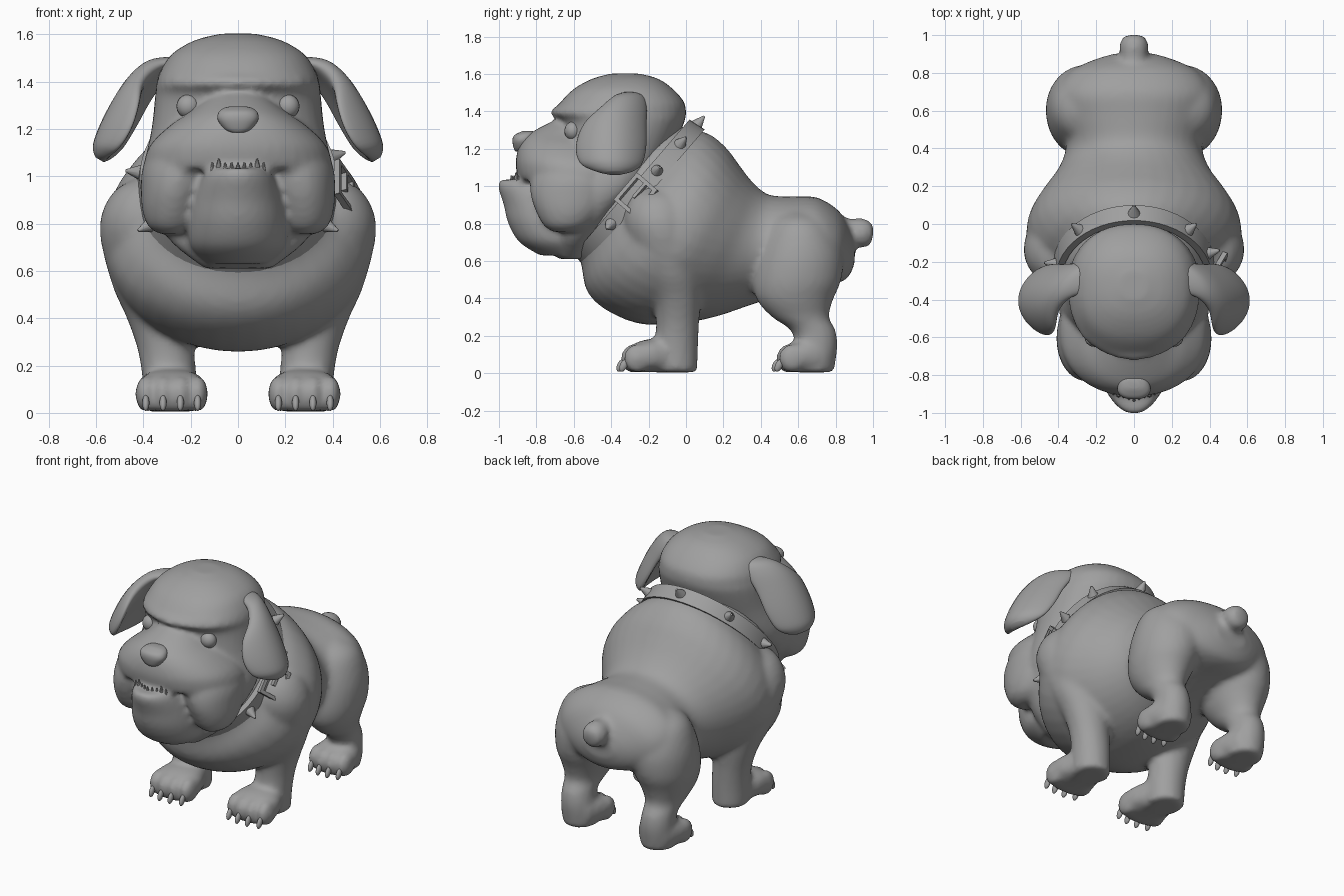
import bpy, bmesh, math
from mathutils import Vector, Matrix

if "Cube" in bpy.data.objects:
    bpy.data.objects.remove(bpy.data.objects["Cube"])

grey = bpy.data.materials.new("stone_grey")
grey.diffuse_color = (0.35, 0.35, 0.35, 1)
grey.use_nodes = True
grey.node_tree.nodes["Principled BSDF"].inputs["Base Color"].default_value = grey.diffuse_color


def finish(bm, name, voxel=0, smooth=6, angle=40):
    """Turn a bmesh into an object; voxel > 0 fuses its overlapping pieces."""
    bmesh.ops.recalc_face_normals(bm, faces=bm.faces)
    me = bpy.data.meshes.new(name)
    bm.to_mesh(me)
    bm.free()
    ob = bpy.data.objects.new(name, me)
    bpy.context.collection.objects.link(ob)
    me.materials.append(grey)
    if voxel:
        r = ob.modifiers.new("fuse", 'REMESH')
        r.mode, r.voxel_size, r.use_smooth_shade = 'VOXEL', voxel, True
        s = ob.modifiers.new("soften", 'SMOOTH')
        s.factor, s.iterations = 0.5, smooth
    else:
        bpy.ops.object.select_all(action='DESELECT')
        ob.select_set(True)
        bpy.context.view_layer.objects.active = ob
        bpy.ops.object.shade_smooth_by_angle(angle=math.radians(angle))
    return ob


def loft(bm, secs, side=1, p=1.0, n=32, steps=4):
    """Skin rings (centre, half axis a, half axis b), eased between sections."""
    rows = [[f for v in s for f in v] for s in secs]
    rows = [rows[0]] + rows + [rows[-1]]
    eased = []
    for i in range(1, len(rows) - 2):
        for k in range(steps):
            t = k / steps
            eased.append([0.5 * (2*b + (c-a)*t + (2*a-5*b+4*c-d)*t*t + (3*b-a-3*c+d)*t**3)
                          for a, b, c, d in zip(*rows[i-1:i+3])])
    eased.append(rows[-1])
    rings = []
    for e in eased:
        c, a, b = Vector(e[:3]), Vector(e[3:6]), Vector(e[6:])
        ring = []
        for j in range(n):
            u, w = math.cos(math.tau*j/n), math.sin(math.tau*j/n)
            v = c + a*math.copysign(abs(u)**p, u) + b*math.copysign(abs(w)**p, w)
            ring.append(bm.verts.new((v.x*side, v.y, v.z)))
        rings.append(ring)
    for r, q in zip(rings, rings[1:]):
        for j in range(n):
            bm.faces.new((r[j], r[(j+1) % n], q[(j+1) % n], q[j]))
    bm.faces.new(rings[0])
    bm.faces.new(rings[-1])


def level(z, y0, y1, rx, cx=0):
    """Horizontal ring from y0 to y1."""
    return (cx, (y0+y1)/2, z), (rx, 0, 0), (0, (y1-y0)/2, 0)


def slanted(yt, zt, yb, zb, w):
    """Ring between a top and a bottom point on the centre plane."""
    return (0, (yt+yb)/2, (zt+zb)/2), (w, 0, 0), (0, (yt-yb)/2, (zt-zb)/2)


def ball(bm, c, r, rot=None):
    m = Matrix.Translation(c) @ (rot or Matrix()) @ Matrix.Diagonal((*r, 1))
    bmesh.ops.create_uvsphere(bm, u_segments=20, v_segments=12, radius=1, matrix=m)


def spike(bm, base, d, r, h, tip=0.0, seg=12):
    d = Vector(d).normalized()
    m = Matrix.Translation(Vector(base) + d*h/2) @ d.to_track_quat('Z', 'Y').to_matrix().to_4x4()
    bmesh.ops.create_cone(bm, cap_ends=True, segments=seg, radius1=r, radius2=tip, depth=h, matrix=m)


# Body: torso, legs, paws and tail fused together
body, claws = bmesh.new(), bmesh.new()
loft(body, [slanted(*s) for s in (
    (-.07, 1.33, -.59, .67, .37), (.06, 1.30, -.56, .58, .405), (.14, 1.27, -.53, .44, .50),
    (.22, 1.20, -.43, .34, .565), (.28, 1.12, -.25, .265, .56), (.34, 1.04, -.05, .265, .49),
    (.40, .98, .15, .30, .405), (.46, .95, .36, .37, .36), (.58, .945, .52, .42, .39),
    (.70, .94, .68, .46, .41), (.81, .875, .80, .48, .34), (.875, .78, .865, .51, .21),
    (.905, .70, .90, .58, .10))], n=40)
for s in (-1, 1):
    # front leg
    loft(body, [level(*v) for v in (
        (1.0, -.22, -.08, .05, .36), (.93, -.30, .01, .14, .39), (.78, -.33, .06, .20, .385),
        (.55, -.25, .08, .175, .36), (.40, -.18, .08, .145, .325), (.27, -.16, .07, .12, .305),
        (.15, -.17, .065, .115, .29), (.005, -.17, .06, .11, .285))], s)
    # hind leg
    loft(body, [level(*v) for v in (
        (.87, .55, .66, .07, .21), (.80, .45, .77, .18, .225), (.65, .38, .84, .22, .24),
        (.50, .36, .83, .19, .275), (.39, .38, .785, .155, .285), (.30, .46, .765, .115, .29),
        (.23, .56, .80, .10, .29), (.14, .58, .81, .105, .285), (.005, .57, .79, .105, .28))], s)
    # paws with four toes and claws
    for y, k in ((-.36, 1), (.47, .92)):
        loft(body, [((s*.28, y+dy, z), (rx*k, 0, 0), (0, 0, z-.005)) for dy, z, rx in (
            (.04, .055, .11), (.09, .083, .145), (.17, .094, .148), (.28, .095, .11))], p=.8)
        for i in (-1.5, -.5, .5, 1.5):
            x, fy = s*.28 + i*.073*k, y + (.015 if abs(i) > 1 else 0)
            ball(body, (x, fy+.085, .08), (.045, .075, .078))
            ball(claws, (x, fy+.012, .042), (.015, .02, .036), Matrix.Rotation(-.45, 4, 'X'))
loft(body, [((0, y, z), (r, 0, 0), (0, r*.15, r)) for y, z, r in (
    (.80, .77, .06), (.88, .76, .068), (.94, .75, .078), (.985, .74, .062), (1.0, .74, .03))])
finish(body, "body", .018, 6)
finish(claws, "claws")

# Head: skull, muzzle, jowls and lower jaw fused together
head = bmesh.new()
loft(head, [level(*v) for v in (
    (1.602, -.40, -.25, .07), (1.575, -.50, -.15, .18), (1.52, -.60, -.07, .275), (1.45, -.67, -.01, .325),
    (1.39, -.71, 0, .345), (1.34, -.665, -.01, .35), (1.2, -.66, -.07, .365), (1.0, -.66, -.18, .40),
    (.85, -.66, -.34, .36), (.72, -.70, -.47, .28), (.61, -.68, -.54, .14))], p=.88, n=40)
loft(head, [level(*v) for v in (
    (1.36, -.69, -.4, .10), (1.28, -.84, -.4, .19), (1.22, -.89, -.35, .28), (1.14, -.91, -.3, .365),
    (1.07, -.905, -.25, .395), (1.03, -.89, -.3, .39))], p=.92, n=40)
loft(head, [level(*v) for v in (
    (1.035, -.99, -.7, .11), (1.0, -1.005, -.6, .15), (.9, -.975, -.5, .19), (.8, -.95, -.45, .21),
    (.70, -.89, -.45, .20), (.63, -.78, -.5, .13))])
# heavy brow across the forehead
loft(head, [((x, -.68+abs(x)**2*1.6, 1.395), (0, .042, 0), (0, 0, .03)) for x in (-.27, -.14, 0, .14, .27)])
for s in (-1, 1):
    loft(head, [level(*v) for v in (
        (1.15, -.80, -.4, .16, .19), (1.04, -.83, -.36, .17, .232), (.95, -.83, -.38, .15, .26),
        (.86, -.80, -.44, .13, .275), (.79, -.76, -.51, .10, .28), (.755, -.71, -.57, .05, .28))], s)
finish(head, "head", .016, 4)

# Ears hanging outward, narrow at the root and cupped around the head
ears = bmesh.new()
for s in (-1, 1):
    loft(ears, [((x, y, z), (0, ry, 0), (t*.85, 0, t*.52)) for x, y, z, ry, t in (
        (.24, -.30, 1.49, .05, .03), (.34, -.305, 1.475, .085, .042), (.405, -.33, 1.425, .12, .045),
        (.47, -.38, 1.33, .168, .048), (.53, -.40, 1.22, .188, .048), (.57, -.40, 1.13, .17, .045),
        (.582, -.385, 1.09, .115, .036), (.586, -.38, 1.07, .05, .02))], s, p=.95)
for v in ears.verts:
    v.co.x -= math.copysign(2.5*(v.co.y + .41)**2, v.co.x)
finish(ears, "ears", 0, angle=60)

# Eyes
eyes = bmesh.new()
for s in (-1, 1):
    ball(eyes, (s*.21, -.605, 1.295), (.05, .045, .05))
finish(eyes, "eyes")

# Nose: broad pad with a narrower lower edge
nose = bmesh.new()
loft(nose, [level(*v) for v in (
    (1.185, -.91, -.84, .035), (1.20, -.92, -.83, .06), (1.24, -.928, -.82, .086),
    (1.27, -.92, -.81, .082), (1.288, -.89, -.81, .06), (1.295, -.87, -.82, .03))], p=.85)
finish(nose, "nose", 0, angle=60)

# Lower teeth with two larger fangs
teeth = bmesh.new()
for i in range(-4, 5):
    big = abs(i) == 3
    spike(teeth, (i*.027, -.93+abs(i)*.009, 1.01), (0, -.1, 1),
          .02 if big else .014, .065 if big else .048, .003, 8)
finish(teeth, "teeth")

# Collar band in a tilted plane
centre = Vector((0, -.255, .965))
up, axis = Vector((0, .653, .758)), Vector((0, -.758, .653))


def on_collar(deg, off=0.0):
    t = math.radians(deg)
    return centre + Vector(((.41+off)*math.sin(t), 0, 0)) + up*((.47+off)*math.cos(t))


collar = bmesh.new()
rings = [[collar.verts.new(on_collar(a*360/56, o) + axis*h)
          for o, h in ((-.03, -.048), (.018, -.048), (.005, .048), (-.03, .048))] for a in range(56)]
for i, r in enumerate(rings):
    q = rings[(i+1) % 56]
    for j in range(4):
        collar.faces.new((r[j], r[(j+1) % 4], q[(j+1) % 4], q[j]))
finish(collar, "collar")

# Collar spikes
spikes = bmesh.new()
for a in (0, 44, 71, 118, -44, -82, -118):
    spike(spikes, on_collar(a), on_collar(a) - centre, .036, .07, .006)
finish(spikes, "collar_spikes")

# Buckle: rectangular frame with a prong, leaning with the neck
buckle = bmesh.new()
mid = on_collar(92, .04)
lean = (axis + Vector((-.45, 0, 0))).normalized()
out = up.cross(lean)
frame = Matrix((out, up, lean)).transposed().to_4x4()
for du, da, lu, la in ((.085, 0, .022, .15), (-.085, 0, .022, .15), (0, .068, .19, .022),
                       (0, -.068, .19, .022), (.035, 0, .11, .018)):
    bmesh.ops.create_cube(buckle, size=1, matrix=Matrix.Translation(mid + up*du + lean*da)
                          @ frame @ Matrix.Diagonal((.026, lu, la, 1)))
finish(buckle, "buckle")
